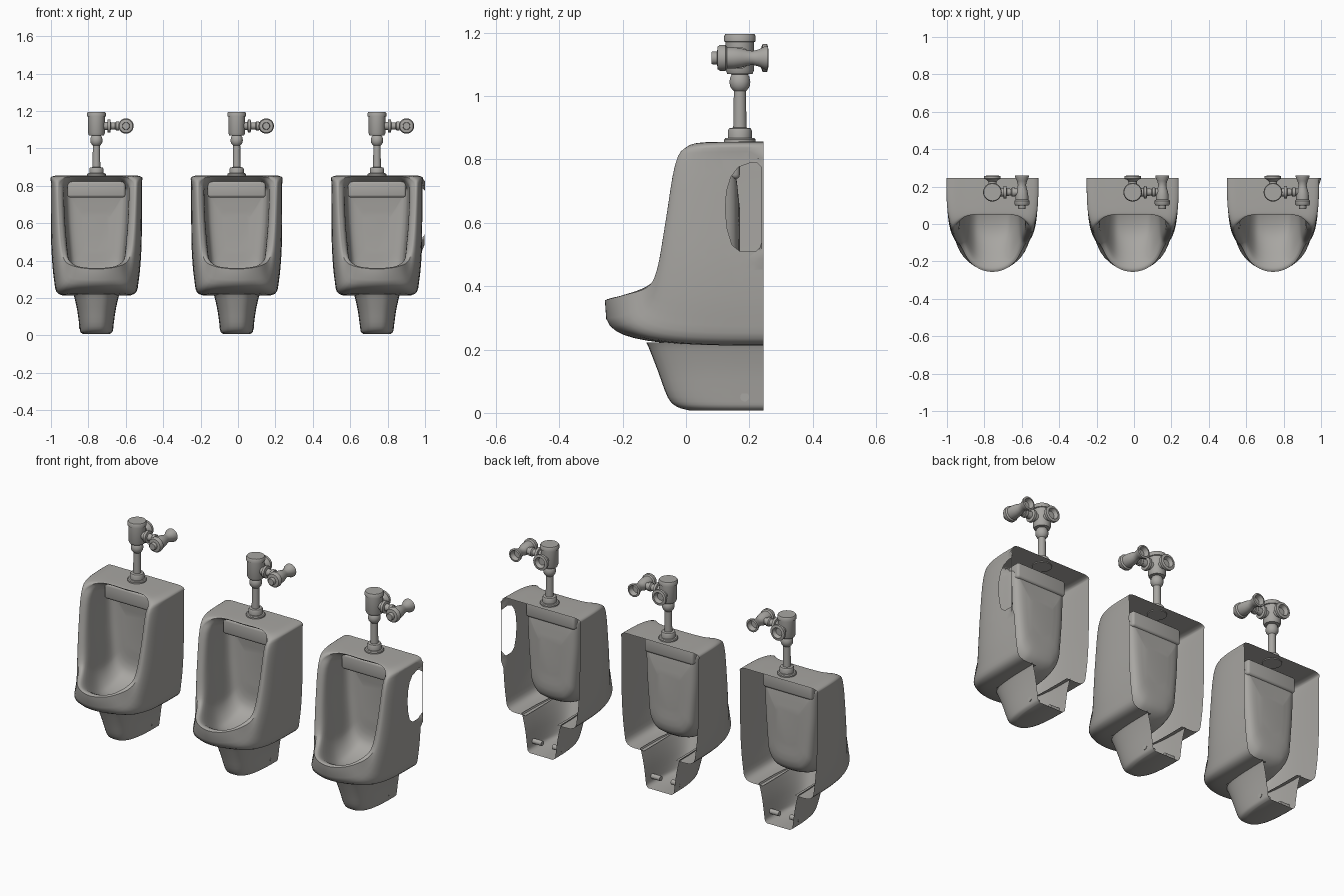
import bpy, bmesh, math
from mathutils import Vector, Matrix

if "Cube" in bpy.data.objects:
    bpy.data.objects.remove(bpy.data.objects["Cube"])

ceramic = bpy.data.materials.new("grey_ceramic")
ceramic.diffuse_color = (0.39, 0.38, 0.36, 1)
ceramic.use_nodes = True
ceramic.node_tree.nodes["Principled BSDF"].inputs["Base Color"].default_value = ceramic.diffuse_color


def finish(name, bm, x, angle=35):
    bmesh.ops.translate(bm, verts=bm.verts, vec=(x, 0, 0))
    me = bpy.data.meshes.new(name)
    bm.to_mesh(me)
    bm.free()
    me.materials.append(ceramic)
    for p in me.polygons:
        p.use_smooth = True
    me.set_sharp_from_angle(angle=math.radians(angle))
    ob = bpy.data.objects.new(name, me)
    bpy.context.collection.objects.link(ob)
    return ob


def skin(loops, closed, cap):
    bm = bmesh.new()
    rows = [[bm.verts.new(p) for p in lp] for lp in loops]
    n = len(rows[0])
    for a, b in zip(rows, rows[1:]):
        for i in range(n if closed else n - 1):
            j = (i + 1) % n
            bm.faces.new((a[i], a[j], b[j], b[i]))
    if cap:
        bm.faces.new(rows[-1])
    bmesh.ops.recalc_face_normals(bm, faces=bm.faces)
    return bm


def spline(p, steps, closed=False):
    """Smooth curve through the points p."""
    n, out = len(p), []
    for i in range(n if closed else n - 1):
        if closed:
            a, b, c, d = (p[(i + k) % n] for k in (-1, 0, 1, 2))
        else:
            a, b, c, d = p[max(i - 1, 0)], p[i], p[i + 1], p[min(i + 2, n - 1)]
        for s in range(steps):
            t = s / steps
            out.append(b + (c - a) * (t / 2) + (a * 2 - b * 5 + c * 4 - d) * (t * t / 2)
                       + (b * 3 - a - c * 3 + d) * (t ** 3 / 2))
    if not closed:
        out.append(p[-1].copy())
    return out


def ring(half):
    """Mirror a half outline (top centre to bottom centre) into a closed loop."""
    pts = [Vector(p) for p in half]
    pts += [Vector((-p.x, p.y, p.z)) for p in reversed(pts[1:-1])]
    return spline(pts, 4, True)


# Outlines: wall edge, front rim and inner edge of the opening
BACK = ring([(x, .245, z) for x, z in (
    (0, .855), (.14, .855), (.237, .85), (.243, .8), (.243, .6),
    (.24, .45), (.227, .3), (.203, .222), (.1, .213), (0, .213))])
RIM = ring([(0, .05, .85), (.13, .045, .85), (.19, 0, .832), (.205, -.035, .78),
            (.2, -.065, .6), (.185, -.092, .45), (.165, -.125, .395),
            (.125, -.195, .372), (.07, -.24, .36), (0, -.256, .355)])
INNER = ring([(0, .07, .835), (.13, .068, .835), (.17, .03, .812), (.178, -.01, .77),
              (.172, -.04, .6), (.157, -.065, .45), (.143, -.1, .4),
              (.105, -.165, .366), (.06, -.203, .355), (0, -.215, .352)])
HOLE = [(.239, .54), (.232, .52), (.22, .51), (.17, .51), (.145, .53), (.13, .58), (.124, .64),
        (.128, .7), (.142, .745), (.165, .775), (.205, .79), (.225, .788), (.239, .775)]


def body(name, x, hole):
    columns = []
    for b, r, i in zip(BACK, RIM, INNER):
        col = []
        for k in range(12):
            f = math.pi / 2 * (k / 12) ** 1.3
            s, c = math.sin(f), math.cos(f)
            col.append(Vector((r.x + (b.x - r.x) * c, b.y + (r.y - b.y) * s ** .6,
                               r.z + (b.z - r.z) * c ** .5)))
        low = min(max((.5 - i.z) / .15, 0), 1)
        high = min(max((i.z - .7) / .13, 0), 1)
        mid = Vector((i.x * .95, i.y + (.165 - i.y) * .45, i.z - .1 * low - .02 * high))
        rear = Vector((i.x * .85, .15, i.z - .05 * low - .05 * high))
        core = Vector((i.x * .4, .17, .55 + (rear.z - .55) * .4))
        col += spline([r, i, mid, rear, core], 5)
        columns.append(col)
    bm = skin(list(zip(*columns)), True, True)
    # open the underside into the pedestal
    bm.normal_update()
    gone = [f for f in bm.faces if abs(f.normal.z) > .5 and f.calc_center_median().z < .25
            and abs(f.calc_center_median().x) < .1 and -.09 < f.calc_center_median().y
            and all(v.co.z < .235 for v in f.verts)]
    bmesh.ops.delete(bm, geom=gone, context='FACES')
    if hole:
        # access hole in the side wall
        def wall():
            return [f for f in bm.faces if f.calc_center_median().x > .208
                    and .4 < f.calc_center_median().z < .84
                    and f.calc_center_median().y > .02]
        n = len(HOLE)
        planes = []
        for k in range(n):
            a, b = HOLE[k], HOLE[(k + 1) % n]
            no = Vector((0, b[1] - a[1], a[0] - b[0]))
            no.normalize()
            co = Vector((0, a[0], a[1]))
            if (Vector((0, .18, .65)) - co).dot(no) > 0:
                no = -no
            planes.append((co, no))
            fs = wall()
            geom = list({v for f in fs for v in f.verts}) + list({e for f in fs for e in f.edges}) + fs
            bmesh.ops.bisect_plane(bm, geom=geom, dist=1e-5, plane_co=co, plane_no=no)
        gone = [f for f in wall() if all((f.calc_center_median() - co).dot(no) < 0
                                         for co, no in planes)]
        bmesh.ops.delete(bm, geom=gone, context='FACES')
        # slightly bowed rail behind the hole
        for v in bm.verts:
            if v.co.x > .2 and v.co.y > .236 and .48 < v.co.z < .83:
                v.co.x += .013
    finish(name, bm, x, 50)


def pedestal(name, x):
    rows = spline([Vector(r) for r in (
        (.222, .125, -.125), (.2, .117, -.115), (.13, .102, -.088),
        (.05, .091, -.058), (.02, .086, -.03), (.008, .072, .01))], 3)
    loops = []
    for z, h, yf in rows:
        lp = []
        for k in range(25):
            a = math.pi * k / 24
            c, s = math.cos(a), max(math.sin(a), 0)
            lp.append((h * math.copysign(abs(c) ** .7, c), .245 + (yf - .245) * s ** .7, z))
        loops.append(lp)
    finish(name, skin(loops, False, True), x, 50)


def lathe(name, rows, origin, axis, x, seg=28):
    """Turned part: rows are (radius, distance along the axis)."""
    loops = [[(r * math.cos(2 * math.pi * k / seg), r * math.sin(2 * math.pi * k / seg), h)
              for k in range(seg)] for r, h in rows]
    bm = skin([[(0, 0, rows[0][1])] * seg] + loops, True, True)
    bmesh.ops.remove_doubles(bm, verts=bm.verts, dist=1e-5)
    rot = Vector((0, 0, 1)).rotation_difference(Vector(axis)).to_matrix().to_4x4()
    bmesh.ops.transform(bm, matrix=Matrix.Translation(origin) @ rot, verts=bm.verts)
    bmesh.ops.recalc_face_normals(bm, faces=bm.faces)
    finish(name, bm, x)


STEM = [(.05, .85), (.05, .862), (.046, .867), (.038, .868), (.038, .89), (.034, .898),
        (.021, .9), (.019, 1.015), (.024, 1.02), (.031, 1.03), (.033, 1.045), (.03, 1.06),
        (.025, 1.068), (.04, 1.07), (.045, 1.082), (.045, 1.17), (.05, 1.172),
        (.05, 1.188), (.046, 1.195)]
ARM = [(.022, .03), (.022, .058), (.034, .06), (.034, .074), (.02, .077), (.018, .1),
       (.024, .105), (.024, .12), (.019, .122), (.019, .16)]
KNOB = [(.018, .08), (.02, .083), (.02, .098), (.036, .1), (.041, .108), (.041, .124), (.034, .13),
        (.034, .15), (.03, .175), (.024, .195), (.022, .21), (.027, .23), (.036, .248),
        (.037, .258), (.028, .26), (.02, .235)]
REAR = [(.022, .17), (.022, .226), (.03, .236), (.044, .242), (.044, .256), (.03, .259), (.02, .24)]

for tag, x in (("left", -.757), ("middle", -.007), ("right", .743)):
    body(tag + "_basin", x, tag == "right")
    pedestal(tag + "_pedestal", x)

    # water ledge at the top of the bowl
    bm = bmesh.new()
    bmesh.ops.create_cube(bm, size=1, matrix=Matrix.Translation((0, .13, .782))
                          @ Matrix.Diagonal((.31, .08, .088, 1)))
    bmesh.ops.bevel(bm, geom=bm.edges[:], offset=.014, segments=3, affect='EDGES', profile=.5)
    finish(tag + "_ledge", bm, x)

    # flush valve
    lathe(tag + "_valve_stem", STEM, (0, .17, 0), (0, 0, 1), x)
    lathe(tag + "_valve_arm", ARM, (0, .17, 1.12), (1, 0, 0), x)
    lathe(tag + "_valve_knob", KNOB, (.158, 0, 1.12), (0, 1, 0), x)
    lathe(tag + "_valve_inlet", REAR, (0, 0, 1.12), (0, 1, 0), x)

    # fixing sleeves inside the pedestal
    for s in (-1, 1):
        lathe(tag + "_sleeve", [(.014, .035), (.014, .092)], (0, .185, .05), (s, 0, 0), x, 16)
